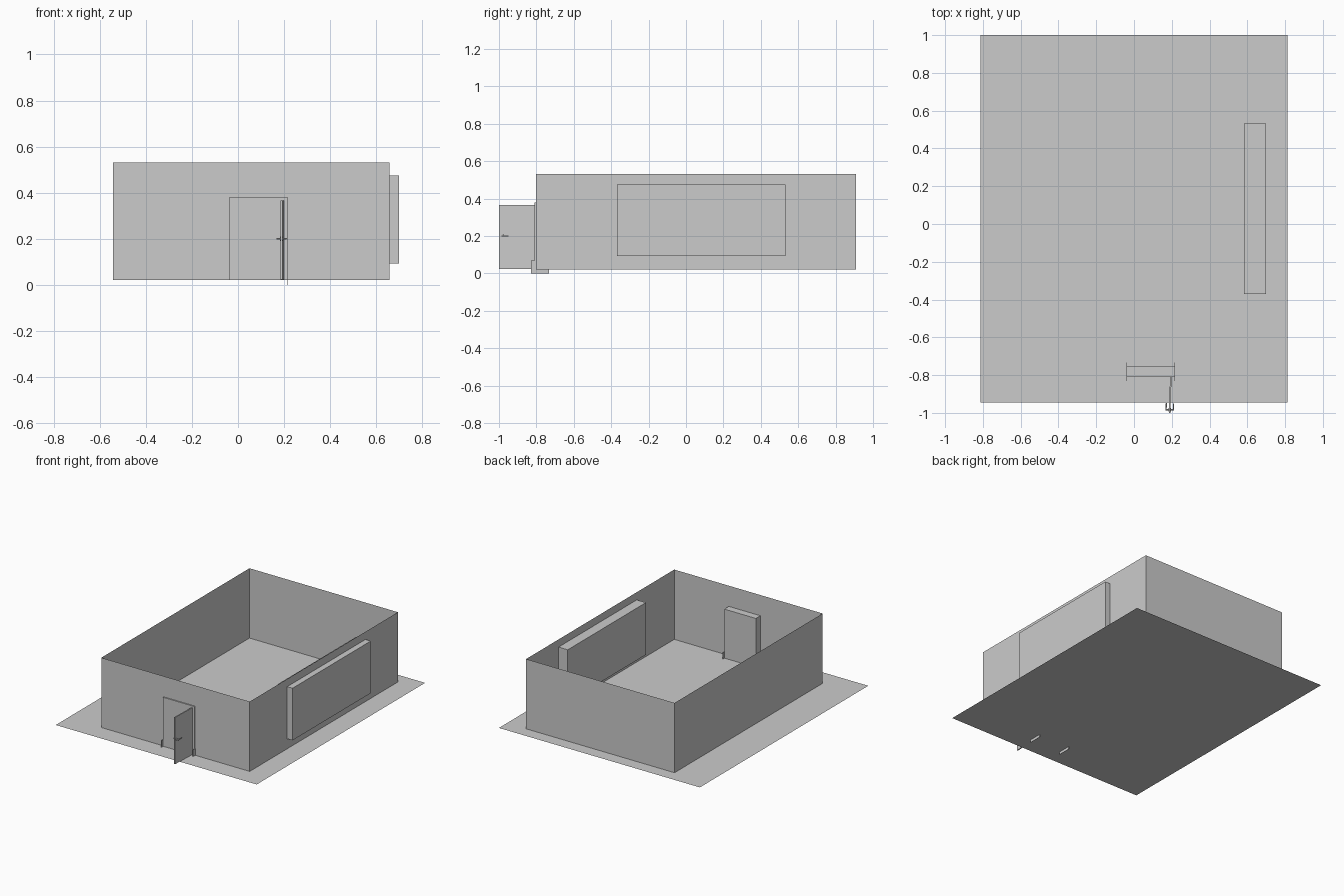
import bpy, bmesh, math
from mathutils import Matrix, Vector

if "Cube" in bpy.data.objects:
    bpy.data.objects.remove(bpy.data.objects["Cube"])


def finish(name, bm):
    mesh = bpy.data.meshes.new(name)
    bm.to_mesh(mesh)
    bm.free()
    obj = bpy.data.objects.new(name, mesh)
    bpy.context.collection.objects.link(obj)
    return obj


def box(name, lo, hi, open_ends=False):
    lo, hi = Vector(lo), Vector(hi)
    bm = bmesh.new()
    bmesh.ops.create_cube(bm, size=1)
    size = hi - lo
    bmesh.ops.scale(bm, vec=size, verts=bm.verts)
    bmesh.ops.translate(bm, vec=(lo + hi) / 2, verts=bm.verts)
    if open_ends:
        bm.normal_update()
        ends = [f for f in bm.faces if abs(f.normal.z) > 0.9]
        bmesh.ops.delete(bm, geom=ends, context='FACES_ONLY')
    return finish(name, bm)


def rod(name, start, end, radius):
    start, end = Vector(start), Vector(end)
    axis = end - start
    bm = bmesh.new()
    bmesh.ops.create_cone(bm, cap_ends=True, segments=8, radius1=radius,
                          radius2=radius, depth=axis.length)
    turn = axis.to_track_quat('Z', 'Y').to_matrix().to_4x4()
    bm.transform(Matrix.Translation((start + end) / 2) @ turn)
    return finish(name, bm)


FLOOR = 0.02

# Ground sheet
bm = bmesh.new()
bmesh.ops.create_grid(bm, x_segments=1, y_segments=1, size=0.5)
bm.transform(Matrix.Translation((0, 0.028, FLOOR)) @ Matrix.Diagonal((1.625, 1.944, 1, 1)))
finish("ground_sheet", bm)

# Thin room walls, open at the top
box("room_walls", (-0.543, -0.803, FLOOR), (0.657, 0.908, 0.53), open_ends=True)

# Window block through the right wall, door surround through the front wall
box("window_block", (0.583, -0.37, 0.093), (0.70, 0.533, 0.474))
box("door_surround", (-0.039, -0.811, 0.021), (0.216, -0.751, 0.379))

# Thin plinths at both sides of the doorway
for side, x in (("left", -0.039), ("right", 0.216)):
    box("plinth_" + side, (x - 0.001, -0.83, 0), (x + 0.001, -0.733, 0.07))

# Open door leaf with a lever handle on each face, swung slightly past square
hinge = Vector((0.195, -0.811, 0))
swing = Matrix.Translation(hinge) @ Matrix.Rotation(math.radians(-2), 4, 'Z')
parts = [box("door_leaf", (-0.004, -0.189, 0.024), (0.004, 0, 0.366)),
         rod("handle_spindle", (-0.021, -0.172, 0.2), (0.021, -0.172, 0.2), 0.004)]
for side, s in (("left", -1), ("right", 1)):
    parts.append(rod("handle_rose_" + side, (s * 0.004, -0.172, 0.2), (s * 0.007, -0.172, 0.2), 0.009))
    parts.append(rod("handle_lever_" + side, (s * 0.019, -0.175, 0.2), (s * 0.019, -0.138, 0.2), 0.003))
for part in parts:
    part.data.transform(swing)
